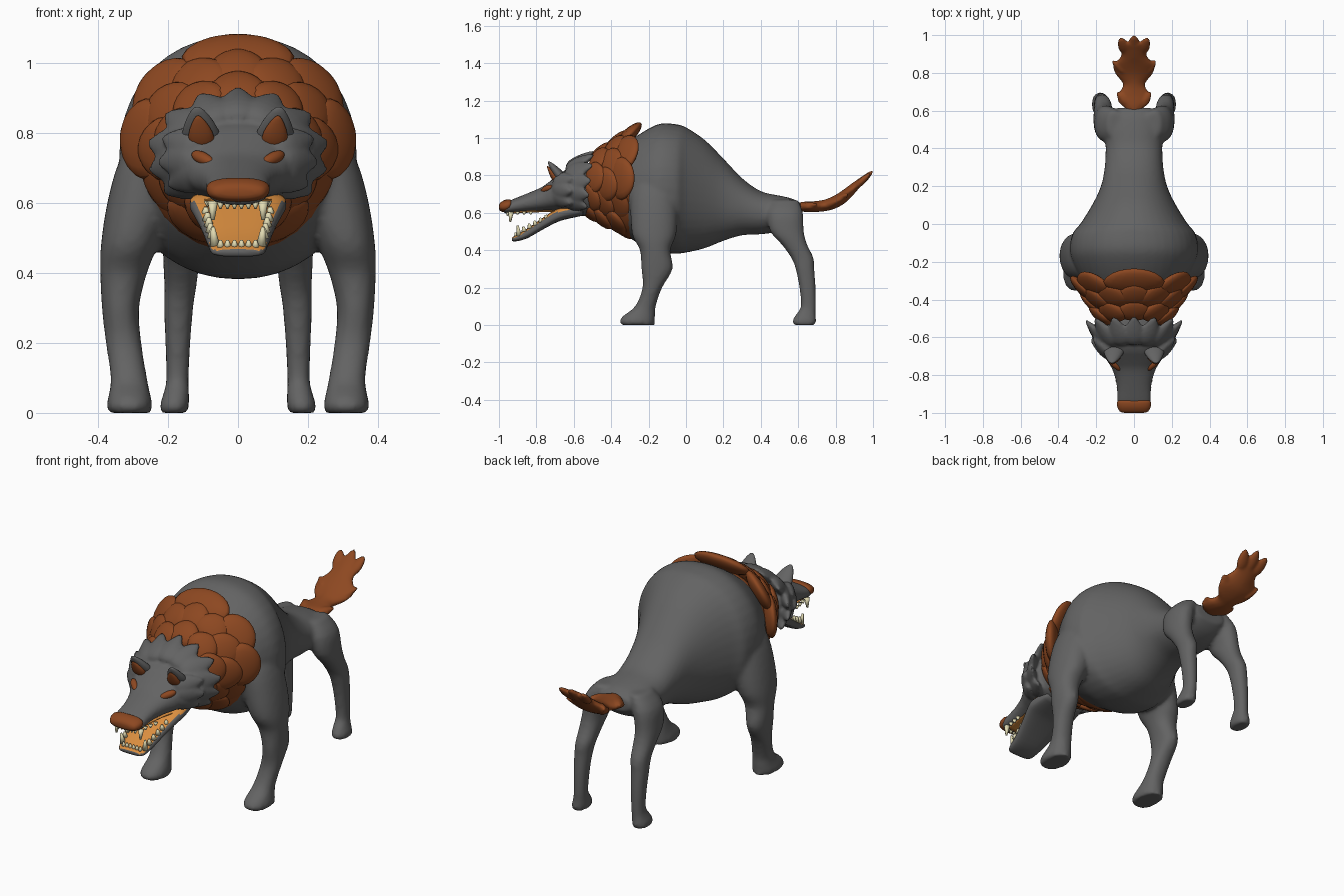
import bpy, bmesh, math
from mathutils import Vector


def material(name, rgb):
    m = bpy.data.materials.new(name)
    m.diffuse_color = (*rgb, 1)
    return m


GRAY = material("gray_fur", (0.125, 0.125, 0.125))
BROWN = material("brown_fur", (0.265, 0.064, 0.015))
ORANGE = material("mouth_orange", (0.70, 0.27, 0.05))
CREAM = material("tooth_cream", (0.76, 0.71, 0.45))


def finish(bm, name, *mats):
    bmesh.ops.recalc_face_normals(bm, faces=bm.faces[:])
    for f in bm.faces:
        f.smooth = True
    me = bpy.data.meshes.new(name)
    bm.to_mesh(me)
    bm.free()
    for m in mats:
        me.materials.append(m)
    ob = bpy.data.objects.new(name, me)
    bpy.context.collection.objects.link(ob)
    return ob


def fuse(ob, voxel=0.012, rounds=5):
    r = ob.modifiers.new("fuse", 'REMESH')
    r.mode, r.voxel_size, r.use_smooth_shade = 'VOXEL', voxel, True
    s = ob.modifiers.new("soften", 'SMOOTH')
    s.factor, s.iterations = 0.5, rounds


def spline(rows, steps):
    # Catmull-Rom through tuples of numbers
    out = []
    for i in range(len(rows) - 1):
        p0, p1 = rows[max(i - 1, 0)], rows[i]
        p2, p3 = rows[i + 1], rows[min(i + 2, len(rows) - 1)]
        for k in range(steps):
            t = k / steps
            out.append([0.5 * (2 * b + (c - a) * t + (2 * a - 5 * b + 4 * c - d) * t * t
                               + (3 * b - a - 3 * c + d) * t ** 3)
                        for a, b, c, d in zip(p0, p1, p2, p3)])
    return out + [list(rows[-1])]


def loft(bm, rows, axis, power=2.0, n=28, steps=3):
    # axis y rows: y, low z, high z, half width; axis z rows: z, x, y, rx, ry
    rings = []
    for r in spline(rows, steps):
        ring = []
        for i in range(n):
            a = math.tau * i / n
            c, s = math.cos(a), math.sin(a)
            c = math.copysign(abs(c) ** (2 / power), c)
            s = math.copysign(abs(s) ** (2 / power), s)
            if axis == 'y':
                co = (r[3] * c, r[0], (r[1] + r[2]) / 2 + (r[2] - r[1]) / 2 * s)
            else:
                co = (r[1] + r[3] * c, r[2] + r[4] * s, r[0])
            ring.append(bm.verts.new(co))
        rings.append(ring)
    for a, b in zip(rings, rings[1:]):
        for i in range(n):
            j = (i + 1) % n
            bm.faces.new((a[i], a[j], b[j], b[i]))
    bm.faces.new(rings[0])
    bm.faces.new(rings[-1])


def tuft(bm, base, tip, across, width, thick, taper=0.3):
    # rounded lens from base to tip, narrowing toward the tip
    base, tip = Vector(base), Vector(tip)
    along = (tip - base) / 2
    w = Vector(across)
    w = (w - along * w.dot(along) / along.length_squared).normalized()
    nrm = along.cross(w).normalized()
    for v in bmesh.ops.create_uvsphere(bm, u_segments=16, v_segments=10, radius=1)["verts"]:
        p = v.co.copy()
        k = 1 - taper * p.z
        v.co = (base + tip) / 2 + along * p.z + w * (p.x * width * k) + nrm * (p.y * thick * k)


def tuft_ring(bm, angles, y_base, y_tip, rx, rz, zc, inner, lean, width, thick, taper, top=1, low=1):
    # top widens the middle upper tuft, low narrows the ring under the throat
    for d in angles:
        a = math.radians(d)
        s, c = math.sin(a) * (low if abs(d) > 110 else 1), math.cos(a)
        back = lean * (1 - c) / 2
        tuft(bm, (rx * inner * s, y_base - back, zc + rz * inner * c),
             (rx * s, y_tip - back, zc + rz * c), (rx * c, 0, -rz * s),
             width * (top if d == 0 else 1), thick, taper)


def spike(bm, base, tip, r):
    base, tip = Vector(base), Vector(tip)
    rot = Vector((0, 0, 1)).rotation_difference(tip - base)
    vs = bmesh.ops.create_cone(bm, cap_ends=True, segments=8, radius1=r, radius2=r * 0.35,
                               depth=(tip - base).length)["verts"]
    for v in vs:
        v.co = rot @ v.co + (base + tip) / 2


# torso with four legs
bm = bmesh.new()
loft(bm, [(-.40, .54, .90, .18), (-.3, .465, .985, .27), (-.2, .405, 1.05, .325),
          (-.13, .387, 1.078, .34), (-.05, .382, 1.073, .325), (0, .387, 1.057, .285),
          (.1, .41, .99, .222), (.2, .45, .89, .175), (.3, .48, .785, .155),
          (.4, .485, .715, .15), (.5, .5, .692, .15), (.57, .53, .675, .135),
          (.615, .57, .65, .09)], 'y', 2.15, n=40)
front = [(0, .31, -.255, .06, .09), (.02, .31, -.262, .066, .094), (.05, .31, -.25, .06, .085),
         (.1, .312, -.217, .052, .055), (.2, .327, -.18, .051, .052), (.3, .336, -.155, .053, .084),
         (.4, .327, -.165, .067, .081), (.48, .31, -.17, .082, .117), (.6, .277, -.17, .097, .127),
         (.72, .235, -.17, .105, .125), (.85, .18, -.16, .09, .1)]
rear = [(0, .182, .635, .038, .058), (.02, .182, .632, .042, .065), (.06, .176, .642, .036, .052),
        (.1, .173, .655, .032, .041), (.2, .172, .65, .036, .044), (.3, .17, .636, .042, .05),
        (.36, .165, .622, .046, .06), (.43, .162, .58, .052, .068), (.5, .158, .54, .056, .09),
        (.6, .14, .53, .06, .095), (.67, .1, .53, .04, .07)]
for rows in (front, rear):
    for side in (1, -1):
        loft(bm, [(z, x * side, y, rx, ry) for z, x, y, rx, ry in rows], 'z', 2.2)
fuse(finish(bm, "body_and_legs", GRAY))

# neck core and overlapping mane rows
bm = bmesh.new()
loft(bm, [(-.54, .60, .80, .13), (-.48, .57, .85, .16), (-.4, .515, .92, .21),
          (-.32, .465, .985, .265), (-.28, .46, .99, .27)], 'y')
finish(bm, "neck", BROWN)
bm = bmesh.new()
tuft_ring(bm, (-155, -122, -88, -54, 0, 54, 88, 122, 155), -.365, -.24, .335, .305, .775,
          .6, .08, .115, .034, .1, 1.4, .85)
tuft_ring(bm, (-160, -125, -95, -63, -31, 0, 31, 63, 95, 125, 160), -.43, -.32, .285, .268, .77,
          .55, .08, .092, .032, .2, 1, .87)
tuft_ring(bm, (-160, -120, -80, -40, 0, 40, 80, 120, 160), -.505, -.41, .24, .215, .76,
          .52, .06, .085, .03, .2, 1, .9)
finish(bm, "mane", BROWN)

# skull and snout with pointed cheek and crown fur
bm = bmesh.new()
loft(bm, [(-.975, .60, .645, .07), (-.95, .595, .662, .087), (-.85, .603, .703, .092),
          (-.77, .607, .738, .115), (-.72, .608, .775, .145), (-.66, .605, .82, .175),
          (-.58, .585, .845, .185), (-.5, .58, .85, .16)], 'y', 2.3)
tuft_ring(bm, (-126, -104, -80, -52, -25, 0, 25, 52, 80, 104, 126),
          -.64, -.49, .262, .19, .74, .5, .04, .056, .028, .5)
tuft_ring(bm, (-120, -95, -70, 70, 95, 120),
          -.70, -.60, .232, .165, .73, .5, .02, .046, .026, .5)
fuse(finish(bm, "head", GRAY), 0.009, 2)

# ears, inner ears and eyes
ears, inner, eyes = bmesh.new(), bmesh.new(), bmesh.new()
for s in (1, -1):
    tuft(ears, (s * .098, -.625, .735), (s * .118, -.737, .875), (1, 0, 0), .052, .027, .4)
    tuft(inner, (s * .1, -.678, .752), (s * .115, -.742, .85), (1, 0, 0), .034, .017, .45)
    tuft(eyes, (s * .068, -.775, .712), (s * .13, -.718, .742), (0, .6, .8), .018, .017, -.1)
finish(ears, "ears", GRAY)
finish(inner, "inner_ears", BROWN)
finish(eyes, "eyes", BROWN)

# nose
bm = bmesh.new()
loft(bm, [(-1.0, .622, .64, .05), (-.993, .61, .654, .074), (-.97, .603, .668, .088),
          (-.945, .612, .672, .09), (-.935, .63, .667, .08)], 'y', 2.5)
finish(bm, "nose", BROWN)

# lower jaw, orange on the upward side
bm = bmesh.new()
loft(bm, [(-.93, .45, .468, .06), (-.91, .447, .48, .077), (-.85, .463, .515, .088),
          (-.77, .508, .57, .108), (-.70, .545, .616, .13), (-.65, .563, .633, .138),
          (-.55, .585, .645, .12)], 'y', 3)
bmesh.ops.recalc_face_normals(bm, faces=bm.faces[:])
for f in bm.faces:
    f.material_index = 1 if f.normal.z > 0.6 else 0
finish(bm, "lower_jaw", GRAY, ORANGE)

# palate
bm = bmesh.new()
loft(bm, [(-.94, .594, .606, .06), (-.85, .6, .612, .068), (-.74, .604, .614, .088),
          (-.62, .602, .612, .115)], 'y', 4)
finish(bm, "palate", ORANGE)

# teeth
bm = bmesh.new()
for i in range(6):
    x = -.05 + .02 * i
    spike(bm, (x, -.908, .472), (x, -.912, .494), .012)
    spike(bm, (x, -.952, .602), (x, -.955, .584), .010)
for s in (1, -1):
    spike(bm, (s * .066, -.893, .478), (s * .072, -.9, .532), .015)
    spike(bm, (s * .072, -.935, .605), (s * .072, -.94, .552), .015)
    for i in range(5):
        y, t = -.865 + .03 * i, i / 4
        x = s * (.074 + .018 * t)
        spike(bm, (x, y, .50 + .066 * t), (x, y - .005, .527 + .062 * t), .015)
    for i in range(3):
        spike(bm, (s * (.074 + .006 * i), -.9 + .035 * i, .606),
              (s * (.074 + .006 * i), -.9 + .035 * i, .59), .012)
finish(bm, "teeth", CREAM)

# tail with wavy edge and forked tip
bm = bmesh.new()
loft(bm, [(.59, .62, .65, .03), (.62, .607, .658, .055), (.65, .604, .66, .087),
          (.69, .604, .662, .08), (.74, .608, .67, .058), (.79, .62, .69, .095),
          (.84, .645, .722, .112), (.88, .68, .752, .075), (.92, .725, .78, .065),
          (.95, .76, .80, .07), (.965, .78, .80, .05)], 'y', 1.8)
for x, y, z in ((0, 1.0, .825), (.072, .985, .812), (-.072, .985, .812)):
    tuft(bm, (x * .5, .90, .73), (x, y, z), (1, 0, 0), .032, .018, .2)
for s in (1, -1):
    tuft(bm, (s * .04, .79, .65), (s * .115, .865, .70), (1, -1, 0), .03, .018, .3)
    tuft(bm, (s * .03, .62, .633), (s * .09, .70, .645), (1, -1, 0), .025, .018, .3)
fuse(finish(bm, "tail", BROWN), 0.008, 2)
